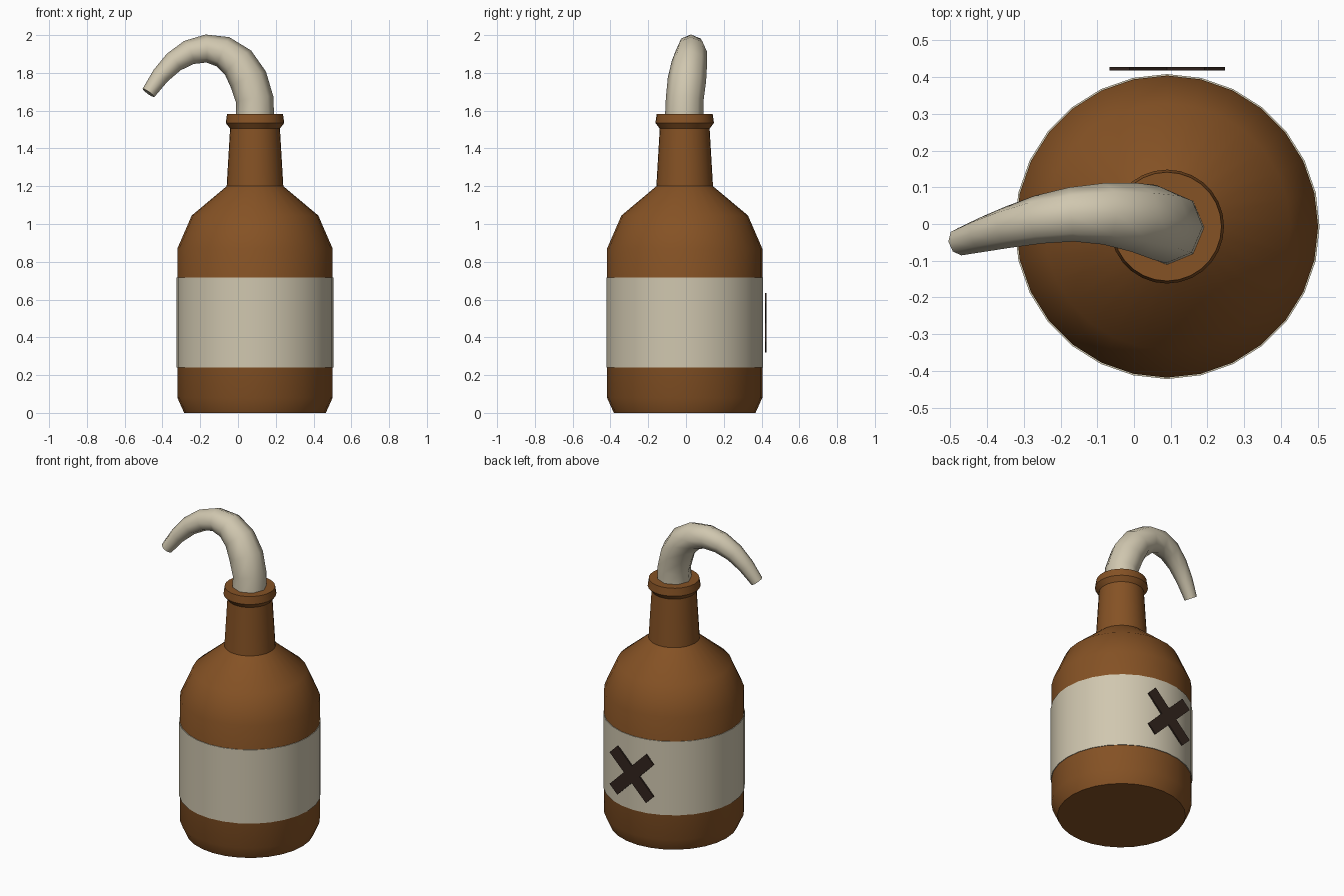
import bpy, bmesh, math
from mathutils import Vector, Matrix

if "Cube" in bpy.data.objects:
    bpy.data.objects.remove(bpy.data.objects["Cube"])

CX, CY = 0.09, -0.007   # bottle axis


def material(name, col):
    m = bpy.data.materials.new(name)
    m.diffuse_color = (*col, 1)
    m.use_nodes = True
    m.node_tree.nodes["Principled BSDF"].inputs["Base Color"].default_value = m.diffuse_color
    return m


BROWN = material("brown glass", (0.235, 0.084, 0.018))
CREAM = material("cream", (0.63, 0.57, 0.43))
DARK = material("dark brown", (0.032, 0.018, 0.013))


def finish(bm, name, mat, angle=None):
    bmesh.ops.recalc_face_normals(bm, faces=bm.faces)
    me = bpy.data.meshes.new(name)
    bm.to_mesh(me)
    bm.free()
    me.materials.append(mat)
    if angle:
        for p in me.polygons:
            p.use_smooth = True
        me.set_sharp_from_angle(angle=math.radians(angle))
    ob = bpy.data.objects.new(name, me)
    bpy.context.collection.objects.link(ob)
    return ob


def bridge(bm, a, b):
    n = len(a)
    for i in range(n):
        bm.faces.new((a[i], a[(i + 1) % n], b[(i + 1) % n], b[i]))


def lathe(name, profile, mat, sides=28, caps=True, angle=40):
    bm = bmesh.new()
    rings = []
    for r, z in profile:
        rings.append([bm.verts.new((CX + r * math.cos(2 * math.pi * i / sides),
                                    CY + r * math.sin(2 * math.pi * i / sides), z))
                      for i in range(sides)])
    for a, b in zip(rings, rings[1:]):
        bridge(bm, a, b)
    if caps:
        bm.faces.new(rings[0])
        bm.faces.new(rings[-1])
    else:
        bridge(bm, rings[-1], rings[0])
    return finish(bm, name, mat, angle)


# Bottle with shoulder, neck and lip
lathe("bottle", [(0.375, 0), (0.411, 0.08), (0.411, 0.87), (0.335, 1.045),
                 (0.15, 1.2), (0.132, 1.505), (0.155, 1.535), (0.148, 1.583)], BROWN)

# Paper label band
lathe("label", [(0.408, 0.24), (0.415, 0.24), (0.415, 0.716), (0.408, 0.716)],
      CREAM, caps=False)

# Curved tapering horn out of the neck: x, y, z, radius
path = [(0.09, -0.01, 1.55, 0.102), (0.088, -0.007, 1.66, 0.1),
        (0.055, 0.005, 1.765, 0.102), (0.0, 0.018, 1.855, 0.094),
        (-0.08, 0.028, 1.912, 0.084), (-0.17, 0.026, 1.929, 0.074),
        (-0.26, 0.012, 1.908, 0.066), (-0.34, -0.008, 1.858, 0.057),
        (-0.41, -0.028, 1.785, 0.048), (-0.474, -0.048, 1.694, 0.038)]
bm = bmesh.new()
pts = [Vector(p[:3]) for p in path]
rings = []
for k, p in enumerate(pts):
    t = (pts[min(k + 1, len(pts) - 1)] - pts[max(k - 1, 0)]).normalized()
    u = Vector((0, 1, 0))
    u = (u - t * t.dot(u)).normalized()
    v = t.cross(u)
    r = path[k][3]
    rings.append([bm.verts.new(p + r * (u * math.cos(math.pi * i / 4) + v * math.sin(math.pi * i / 4)))
                  for i in range(8)])
for a, b in zip(rings, rings[1:]):
    bridge(bm, a, b)
bm.faces.new(rings[0])
bm.faces.new(rings[-1])
finish(bm, "curved_horn", CREAM, 60)

# Crossed bars on the back of the label
for name, sign in (("cross_bar_a", 1), ("cross_bar_b", -1)):
    bm = bmesh.new()
    M = (Matrix.Translation((CX, 0.4225, 0.477)) @ Matrix.Rotation(sign * math.pi / 4, 4, 'Y')
         @ Matrix.Diagonal((0.367, 0.0095, 0.078, 1)))
    bmesh.ops.create_cube(bm, size=1, matrix=M)
    finish(bm, name, DARK)
